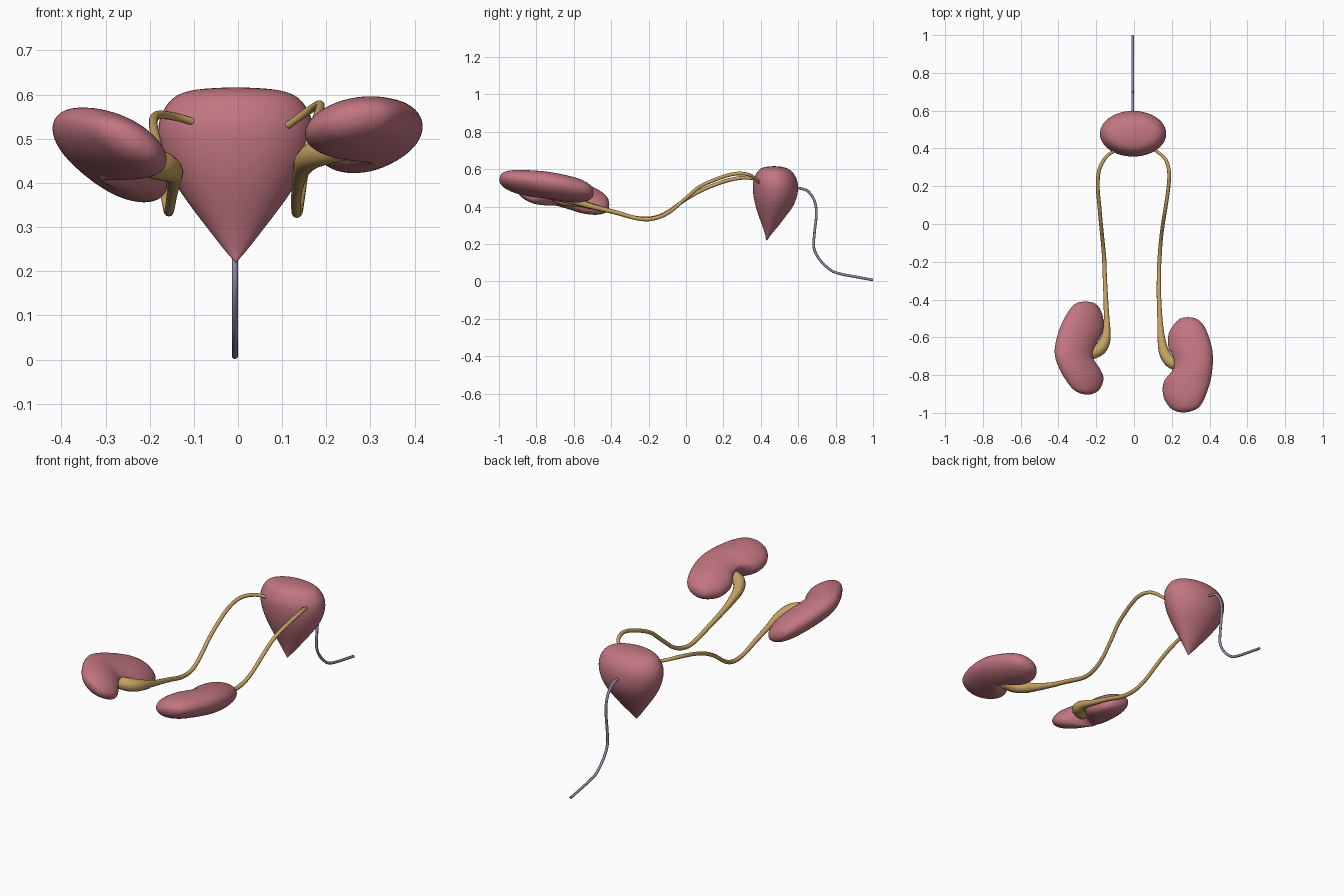
import bpy, bmesh, math
from mathutils import Vector


def material(name, rgb):
    m = bpy.data.materials.new(name)
    m.diffuse_color = (*rgb, 1)
    return m


PINK = material("organ pink", (0.54, 0.18, 0.22))
OCHRE = material("ureter ochre", (0.56, 0.36, 0.12))
MAUVE = material("urethra mauve", (0.30, 0.26, 0.39))


def smooth_rows(rows, steps):
    """Catmull-Rom interpolation through tuples of numbers."""
    out = []
    n = len(rows)
    for i in range(n - 1):
        p0, p1, p2, p3 = rows[max(i - 1, 0)], rows[i], rows[i + 1], rows[min(i + 2, n - 1)]
        for s in range(steps):
            t = s / steps
            out.append(tuple(
                0.5 * (2 * b + (c - a) * t + (2 * a - 5 * b + 4 * c - d) * t * t
                       + (3 * b - a - 3 * c + d) * t ** 3)
                for a, b, c, d in zip(p0, p1, p2, p3)))
    out.append(tuple(rows[-1]))
    return out


def loft(name, rows, point, mat, sides=48):
    """Skin rings given by point(row, angle); both ends are capped."""
    bm = bmesh.new()
    rings = [[bm.verts.new(point(r, 2 * math.pi * k / sides)) for k in range(sides)]
             for r in rows]
    for a, b in zip(rings, rings[1:]):
        for k in range(sides):
            j = (k + 1) % sides
            bm.faces.new((a[k], a[j], b[j], b[k]))
    bm.faces.new(rings[0])
    bm.faces.new(rings[-1])
    bmesh.ops.recalc_face_normals(bm, faces=bm.faces)
    for f in bm.faces:
        f.smooth = True
    me = bpy.data.meshes.new(name)
    bm.to_mesh(me)
    bm.free()
    me.materials.append(mat)
    ob = bpy.data.objects.new(name, me)
    bpy.context.collection.objects.link(ob)
    return ob


def tube(name, pts, mat):
    """Smooth tube through (x, y, z, radius) points."""
    cu = bpy.data.curves.new(name, 'CURVE')
    cu.dimensions = '3D'
    cu.bevel_depth = 1
    cu.bevel_resolution = 4
    cu.use_fill_caps = True
    rows = smooth_rows(pts, 6)
    sp = cu.splines.new('POLY')
    sp.points.add(len(rows) - 1)
    for p, r in zip(sp.points, rows):
        p.co = (*r[:3], 1)
        p.radius = r[3]
    cu.materials.append(mat)
    ob = bpy.data.objects.new(name, cu)
    bpy.context.collection.objects.link(ob)
    bpy.ops.object.select_all(action='DESELECT')
    ob.select_set(True)
    bpy.context.view_layer.objects.active = ob
    bpy.ops.object.convert(target='MESH')
    bpy.ops.object.shade_smooth_by_angle(angle=math.radians(50))


def kidney(name, rows, mid, tilt_x, tilt_y, hilum_y):
    """Rows: y, inner x, outer x, half thickness. The hilum is hollowed from below."""
    mx, my, mz = mid

    def point(r, a):
        y, xin, xout, b = r
        c, s = math.cos(a), math.sin(a)
        x = (xin + xout) / 2 + (xout - xin) / 2 * c
        z = mz + tilt_x * (x - mx) + tilt_y * (y - my) + b * s
        g = math.exp(-((y - hilum_y) / 0.06) ** 2)
        low = max(0, -c) * max(0, 0.45 - s) / 1.45
        x += g * low * 0.10 * math.copysign(1, xout - xin)
        return Vector((x, y, z))

    loft(name, smooth_rows(rows, 5), point, PINK)


# Bladder: flat-topped pear narrowing to a point (z, half x, middle y, half y)
bladder = [(0.220, 0.001, 0.432, 0.001), (0.227, 0.007, 0.433, 0.006),
           (0.25, 0.027, 0.439, 0.016), (0.30, 0.066, 0.452, 0.045),
           (0.35, 0.104, 0.462, 0.073), (0.40, 0.138, 0.472, 0.099),
           (0.45, 0.163, 0.477, 0.115), (0.50, 0.175, 0.478, 0.121),
           (0.54, 0.173, 0.477, 0.117), (0.57, 0.160, 0.476, 0.104),
           (0.59, 0.144, 0.474, 0.089), (0.603, 0.122, 0.472, 0.072),
           (0.611, 0.09, 0.47, 0.05), (0.615, 0.045, 0.47, 0.025),
           (0.616, 0.001, 0.47, 0.001)]
loft("bladder", smooth_rows(bladder, 4),
     lambda r, a: Vector((-0.005 + r[1] * math.cos(a), r[2] + r[3] * math.sin(a), r[0])), PINK)

# Kidneys
kidney("left_kidney", [
    (-0.903, -0.245, -0.247, 0.001), (-0.898, -0.215, -0.28, 0.022),
    (-0.875, -0.182, -0.322, 0.043), (-0.82, -0.161, -0.365, 0.062),
    (-0.76, -0.178, -0.398, 0.070), (-0.70, -0.207, -0.418, 0.071),
    (-0.64, -0.193, -0.417, 0.071), (-0.56, -0.162, -0.396, 0.069),
    (-0.49, -0.165, -0.364, 0.062), (-0.44, -0.186, -0.330, 0.046),
    (-0.417, -0.215, -0.30, 0.026), (-0.41, -0.256, -0.258, 0.001)],
    (-0.28, -0.65, 0.465), -0.38, -0.19, -0.69)
kidney("right_kidney", [
    (-0.998, 0.262, 0.264, 0.001), (-0.992, 0.225, 0.30, 0.022),
    (-0.968, 0.187, 0.346, 0.043), (-0.91, 0.155, 0.379, 0.060),
    (-0.83, 0.156, 0.405, 0.068), (-0.765, 0.196, 0.415, 0.070),
    (-0.71, 0.199, 0.418, 0.070), (-0.65, 0.180, 0.411, 0.069),
    (-0.58, 0.184, 0.390, 0.063), (-0.53, 0.213, 0.364, 0.048),
    (-0.501, 0.245, 0.328, 0.026), (-0.493, 0.285, 0.287, 0.001)],
    (0.28, -0.74, 0.51), 0.15, -0.15, -0.75)

# Ureters, flaring into the kidney hilum
tube("left_ureter", [
    (-0.085, 0.395, 0.533, 0.008), (-0.143, 0.36, 0.55, 0.009), (-0.183, 0.29, 0.553, 0.010),
    (-0.192, 0.20, 0.533, 0.010), (-0.183, 0.09, 0.49, 0.010), (-0.175, 0.0, 0.44, 0.010),
    (-0.165, -0.10, 0.37, 0.010), (-0.158, -0.18, 0.338, 0.011), (-0.155, -0.27, 0.34, 0.011),
    (-0.150, -0.38, 0.37, 0.012), (-0.145, -0.50, 0.40, 0.015), (-0.145, -0.57, 0.42, 0.021),
    (-0.157, -0.625, 0.432, 0.030), (-0.185, -0.665, 0.442, 0.034),
    (-0.235, -0.69, 0.452, 0.032)], OCHRE)
tube("right_ureter", [
    (0.113, 0.39, 0.53, 0.008), (0.165, 0.345, 0.567, 0.009), (0.185, 0.28, 0.577, 0.010),
    (0.183, 0.20, 0.56, 0.010), (0.166, 0.08, 0.51, 0.010), (0.153, 0.0, 0.445, 0.010),
    (0.142, -0.09, 0.37, 0.010), (0.136, -0.17, 0.337, 0.011), (0.132, -0.25, 0.335, 0.011),
    (0.132, -0.38, 0.37, 0.012), (0.137, -0.50, 0.40, 0.014), (0.144, -0.60, 0.43, 0.020),
    (0.160, -0.68, 0.455, 0.028), (0.195, -0.73, 0.472, 0.032),
    (0.245, -0.75, 0.482, 0.030)], OCHRE)

# Urethra
path = [(0.57, 0.497), (0.61, 0.497), (0.652, 0.482), (0.687, 0.43), (0.697, 0.36),
        (0.687, 0.26), (0.684, 0.18), (0.714, 0.118), (0.77, 0.063), (0.823, 0.041),
        (0.91, 0.024), (1.0, 0.008)]
tube("urethra", [(-0.007, y, z, 0.007) for y, z in path], MAUVE)
